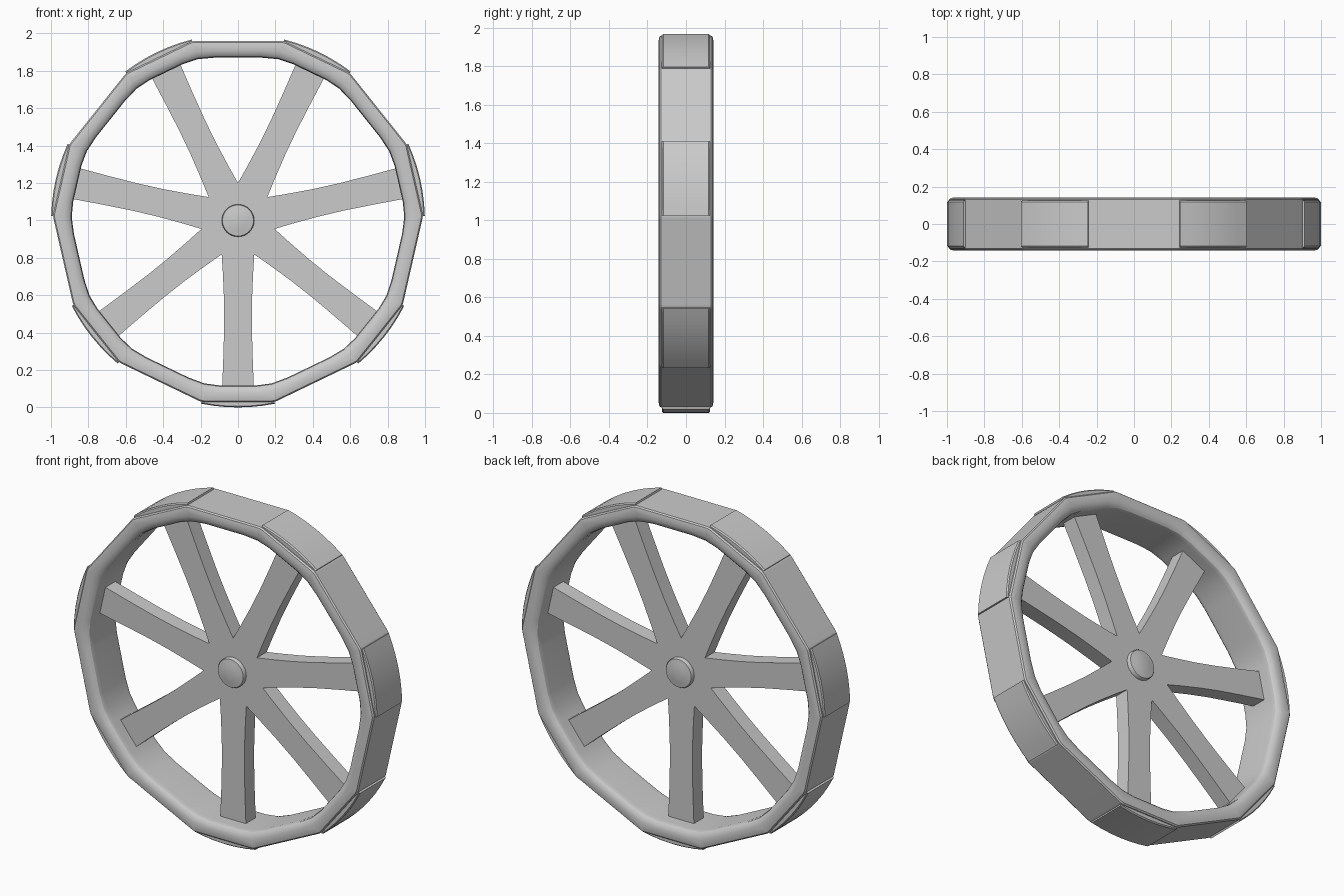
import bpy, bmesh, math
from mathutils import Vector

if "Cube" in bpy.data.objects:
    bpy.data.objects.remove(bpy.data.objects["Cube"])

CZ = 0.999          # wheel centre height
N = 7               # spokes
STEP = 2 * math.pi / N
HALF = math.radians(11.4)   # half angle of the rim section over each spoke


def pt(r, a, y):
    return Vector((r * math.cos(a), y, CZ + r * math.sin(a)))


def finish(name, bm, angle=30):
    bmesh.ops.remove_doubles(bm, verts=bm.verts, dist=1e-5)
    bmesh.ops.recalc_face_normals(bm, faces=bm.faces)
    me = bpy.data.meshes.new(name)
    bm.to_mesh(me)
    bm.free()
    ob = bpy.data.objects.new(name, me)
    bpy.context.collection.objects.link(ob)
    bpy.ops.object.select_all(action='DESELECT')
    ob.select_set(True)
    bpy.context.view_layer.objects.active = ob
    bpy.ops.object.shade_smooth_by_angle(angle=math.radians(angle))
    return ob


def bridge(bm, rings, closed):
    n = len(rings[0])
    for i in range(len(rings) if closed else len(rings) - 1):
        a, b = rings[i], rings[(i + 1) % len(rings)]
        for j in range(n):
            bm.faces.new((a[j], a[(j + 1) % n], b[(j + 1) % n], b[j]))


spoke_angles = [-math.pi / 2 + k * STEP for k in range(N)]

# Rim: 14-sided ring, crisp corners outside, rounded corners inside
corners = [a + s * HALF for a in spoke_angles for s in (-1, 1)]
half = [(0.99, 0.130), (0.983, 0.138), (0.965, 0.142), (0.94, 0.142),
        (0.917, 0.135), (0.904, 0.122), (0.899, 0.10)]
profile = half + [(r, -y) for r, y in reversed(half)]
bm = bmesh.new()
rings = []
for r, y in profile:
    t = 0.03 if r > 0.95 else 0.22
    ring = []
    for i, a in enumerate(corners):
        p = pt(r, a, y)
        before = pt(r, corners[i - 1], y)
        after = pt(r, corners[(i + 1) % len(corners)], y)
        q0, q1 = p.lerp(before, t), p.lerp(after, t)
        mid = (q0 + q1 + 2 * p) / 4
        ring += [bm.verts.new(q0), bm.verts.new(mid), bm.verts.new(q1)]
    rings.append(ring)
bridge(bm, rings, True)
rim = finish("rim", bm)
rim.modifiers.new("normals", 'WEIGHTED_NORMAL').keep_sharp = True

# Tread plates: thin curved pads over each spoke
bm = bmesh.new()
section = [(0.955, 0.125), (0.993, 0.125), (0.999, 0.118),
           (0.999, -0.118), (0.993, -0.125), (0.955, -0.125)]
for a in spoke_angles:
    rings = [[bm.verts.new(pt(r, a + HALF * k / 3, y)) for r, y in section]
             for k in range(-3, 4)]
    bridge(bm, rings, False)
    bm.faces.new(rings[0])
    bm.faces.new(rings[-1])
finish("tread_plates", bm)

# Spokes and hub: one star outline, extruded
side = [(0.181, 0.087), (0.28, 0.081), (0.42, 0.075), (0.56, 0.074),
        (0.72, 0.078), (0.93, 0.086)]
outline = []
for a in spoke_angles:
    u = Vector((math.cos(a), math.sin(a)))
    v = Vector((-u.y, u.x))
    outline += [u * r - v * w for r, w in side]
    outline += [u * r + v * w for r, w in reversed(side)]
bm = bmesh.new()
vs = [bm.verts.new((p.x, -0.046, CZ + p.y)) for p in outline]
bmesh.ops.remove_doubles(bm, verts=vs, dist=0.002)
face = bm.faces.new(list(bm.verts))
ext = bmesh.ops.extrude_face_region(bm, geom=[face])
moved = [g for g in ext["geom"] if isinstance(g, bmesh.types.BMVert)]
bmesh.ops.translate(bm, verts=moved, vec=(0, 0.092, 0))
bmesh.ops.triangulate(bm, faces=[f for f in bm.faces if len(f.verts) > 4])
finish("spokes", bm)

# Hub caps: low domed discs on both sides
cap = [(0.087, 0.03), (0.087, 0.064), (0.083, 0.070), (0.074, 0.071),
       (0.05, 0.076), (0.02, 0.079)]
for name, s in (("front_hub_cap", -1), ("back_hub_cap", 1)):
    bm = bmesh.new()
    rings = [[bm.verts.new(pt(r, 2 * math.pi * k / 32, s * y))
              for k in range(32)] for r, y in cap]
    bridge(bm, rings, False)
    bm.faces.new(rings[-1])
    bm.faces.new(rings[0])
    finish(name, bm, 40)
